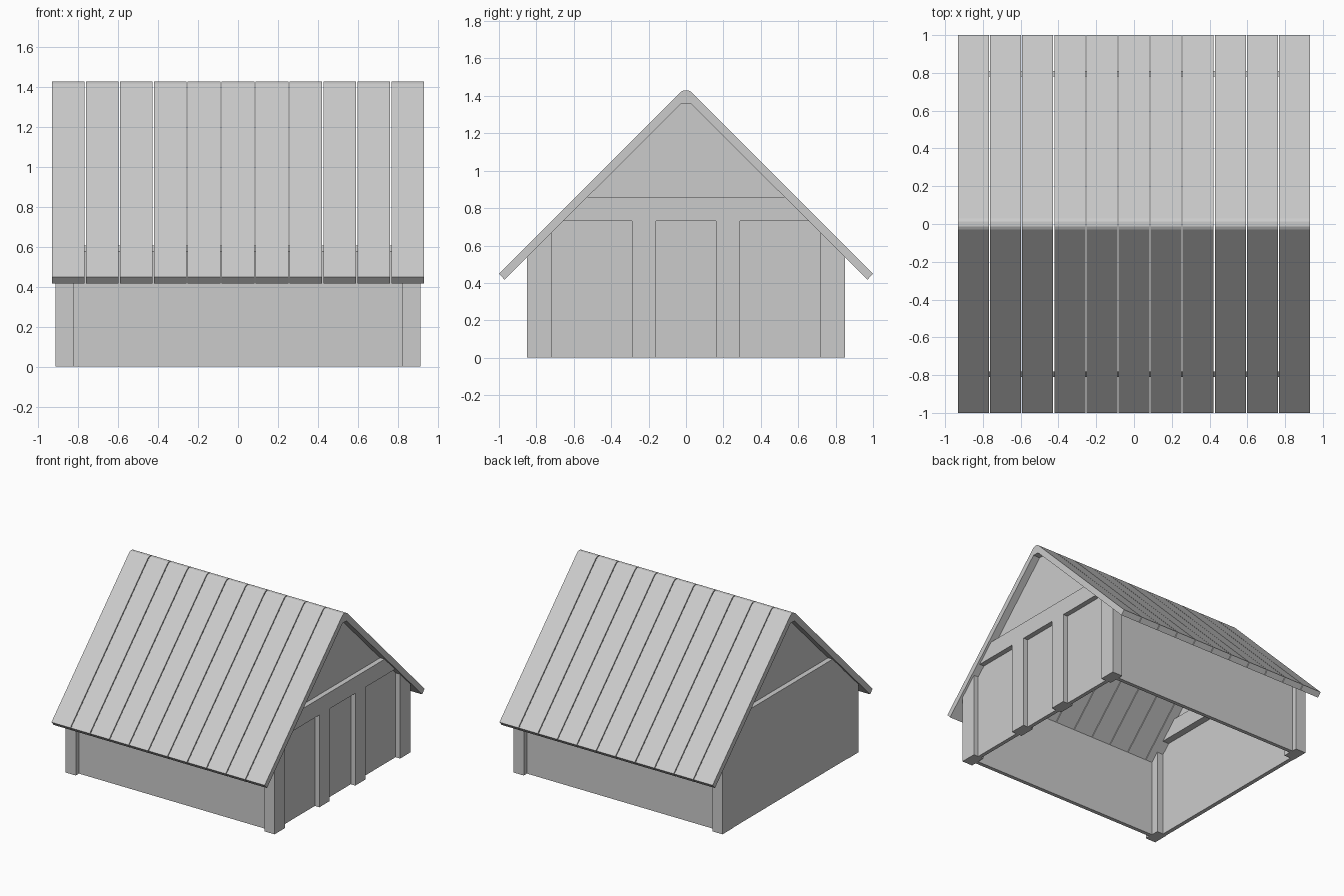
import bpy, bmesh

if "Cube" in bpy.data.objects:
    bpy.data.objects.remove(bpy.data.objects["Cube"])

UNDER = 1.387  # height of the roof underside line: z = UNDER - |y|


def finish(bm, name):
    bmesh.ops.recalc_face_normals(bm, faces=bm.faces)
    me = bpy.data.meshes.new(name)
    bm.to_mesh(me)
    bm.free()
    ob = bpy.data.objects.new(name, me)
    bpy.context.collection.objects.link(ob)
    return ob


def extrude_x(name, profile, x0, x1):
    """Solid from a (y, z) outline swept along x."""
    bm = bmesh.new()
    face = bm.faces.new([bm.verts.new((x0, y, z)) for y, z in profile])
    geo = bmesh.ops.extrude_face_region(bm, geom=[face])["geom"]
    moved = [v for v in geo if isinstance(v, bmesh.types.BMVert)]
    bmesh.ops.translate(bm, verts=moved, vec=(x1 - x0, 0, 0))
    return finish(bm, name)


def upright(y0, y1):
    """Outline of a post or wall whose top follows the roof slope."""
    return [(y0, 0), (y1, 0), (y1, UNDER - abs(y1)), (y0, UNDER - abs(y0))]


# Roof: eleven bent planks with narrow gaps
half = [(0.97, 0.417), (1.0, 0.45), (0.03, 1.42), (0.012, 1.43)]
roof = half + [(-y, z) for y, z in reversed(half)] + [(-0.025, 1.36), (0.025, 1.36)]
edges = [-0.933] + [-0.765 + 0.17 * i for i in range(10)] + [0.933]
for i in range(11):
    gap0 = 0.003 if i > 0 else 0
    gap1 = 0.003 if i < 10 else 0
    extrude_x(f"roof_plank_{i + 1}", roof, edges[i] + gap0, edges[i + 1] - gap1)

# Corner posts and the long walls set back between them
for s, side in ((-1, "front"), (1, "back")):
    for t, end in ((-1, "left"), (1, "right")):
        extrude_x(f"{side}_{end}_post", upright(s * 0.72, s * 0.85), t * 0.825, t * 0.915)
    extrude_x(f"{side}_wall", upright(s * 0.78, s * 0.81), -0.825, 0.825)

# Tie beams and recessed gable panels at both ends
low, high = 0.73, 0.86
beam = [(low - UNDER, low), (UNDER - low, low), (UNDER - high, high), (high - UNDER, high)]
gable = [(high - UNDER, high), (UNDER - high, high), (0.025, 1.36), (-0.025, 1.36)]
for t, end in ((-1, "left"), (1, "right")):
    extrude_x(f"{end}_beam", beam, t * 0.825, t * 0.915)
    extrude_x(f"{end}_gable", gable, t * 0.845, t * 0.875)

# End walls: recessed on the right, nearly flush on the left
z_side = UNDER - 0.72
wall = [(-0.72, 0), (0.72, 0), (0.72, z_side), (UNDER - low, low), (low - UNDER, low), (-0.72, z_side)]
extrude_x("right_wall", wall, 0.845, 0.875)
extrude_x("left_wall", wall, -0.912, -0.88)

# Door posts
for s, side in ((-1, "front"), (1, "back")):
    extrude_x(f"{side}_door_post", [(s * 0.16, 0), (s * 0.29, 0), (s * 0.29, low), (s * 0.16, low)], 0.825, 0.915)
